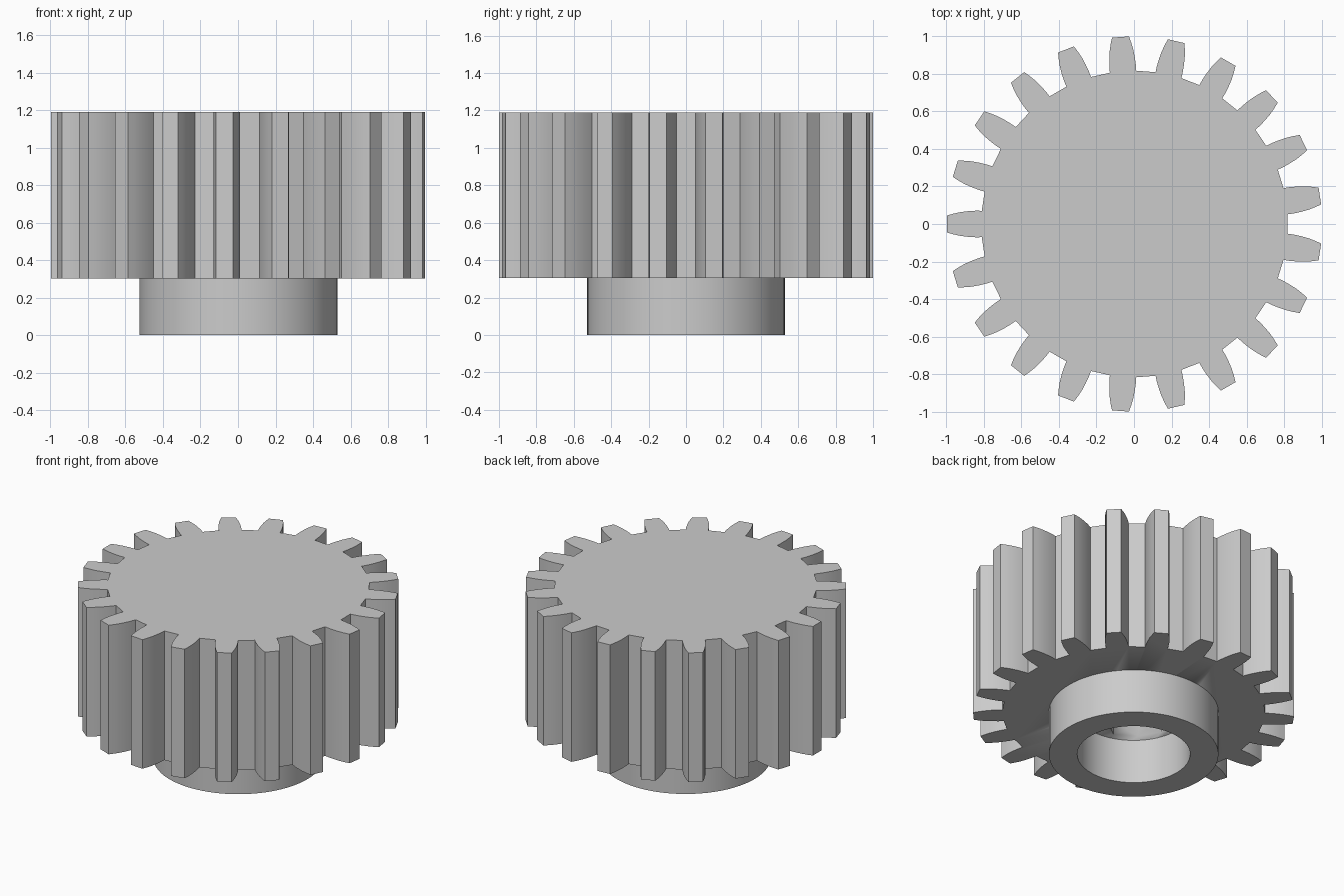
import bpy
import bmesh
from math import cos, sin, pi, radians

if "Cube" in bpy.data.objects:
    bpy.data.objects.remove(bpy.data.objects["Cube"], do_unlink=True)

TEETH = 21
SHIFT = 0.0025          # keeps the odd-toothed outline centred
GEAR_BOTTOM, GEAR_TOP = 0.303, 1.19

# One plain grey for everything
grey = bpy.data.materials.new("plain grey")
grey.use_nodes = True
grey.diffuse_color = (0.6, 0.6, 0.6, 1)
grey.node_tree.nodes["Principled BSDF"].inputs["Base Color"].default_value = (0.6, 0.6, 0.6, 1)


def finish(bm, name):
    bmesh.ops.recalc_face_normals(bm, faces=bm.faces)
    mesh = bpy.data.meshes.new(name)
    bm.to_mesh(mesh)
    bm.free()
    obj = bpy.data.objects.new(name, mesh)
    bpy.context.collection.objects.link(obj)
    mesh.materials.append(grey)
    bpy.ops.object.select_all(action='DESELECT')
    obj.select_set(True)
    bpy.context.view_layer.objects.active = obj
    bpy.ops.object.shade_smooth_by_angle(angle=radians(30))
    return obj


def prism(name, outline, z0, z1):
    """Extrude a polar outline (radius, angle) upward."""
    bm = bmesh.new()
    face = bm.faces.new([bm.verts.new((r * cos(a) + SHIFT, r * sin(a), z0)) for r, a in outline])
    up = bmesh.ops.extrude_face_region(bm, geom=[face], use_keep_orig=True)
    verts = [g for g in up["geom"] if isinstance(g, bmesh.types.BMVert)]
    bmesh.ops.translate(bm, verts=verts, vec=(0, 0, z1 - z0))
    return finish(bm, name)


# Gear body: curved tooth flanks given as radius and half angle
flank = [(0.817, 4.95), (0.85, 4.78), (0.89, 4.4), (0.93, 3.9), (0.965, 3.3), (1.0004, 2.6)]
outline = []
for i in range(TEETH):
    mid = pi + i * 2 * pi / TEETH
    outline += [(r, mid - radians(h)) for r, h in flank]
    outline += [(r, mid + radians(h)) for r, h in reversed(flank)]
gear = prism("gear_body", outline, GEAR_BOTTOM, GEAR_TOP)

# Serrated blind socket in the underside
POINTS = 12
star = [(0.30 if i % 2 else 0.23, i * pi / POINTS) for i in range(2 * POINTS)]
cutter = prism("socket_cutter", star, GEAR_BOTTOM - 0.1, 0.8)
cutter.hide_render = True
cutter.hide_viewport = True
cut = gear.modifiers.new("socket", 'BOOLEAN')
cut.operation = 'DIFFERENCE'
cut.solver = 'EXACT'
cut.object = cutter

# Hub: a hollow collar turned from a rectangular section
SEGMENTS = 72
bm = bmesh.new()
section = [(0.352, 0), (0.528, 0), (0.528, GEAR_BOTTOM), (0.352, GEAR_BOTTOM)]
rings = [[bm.verts.new((r * cos(a) + SHIFT, r * sin(a), z)) for r, z in section]
         for a in (2 * pi * i / SEGMENTS for i in range(SEGMENTS))]
for i, ring in enumerate(rings):
    following = rings[(i + 1) % SEGMENTS]
    for j in range(4):
        k = (j + 1) % 4
        bm.faces.new((ring[j], following[j], following[k], ring[k]))
finish(bm, "hub_collar")
